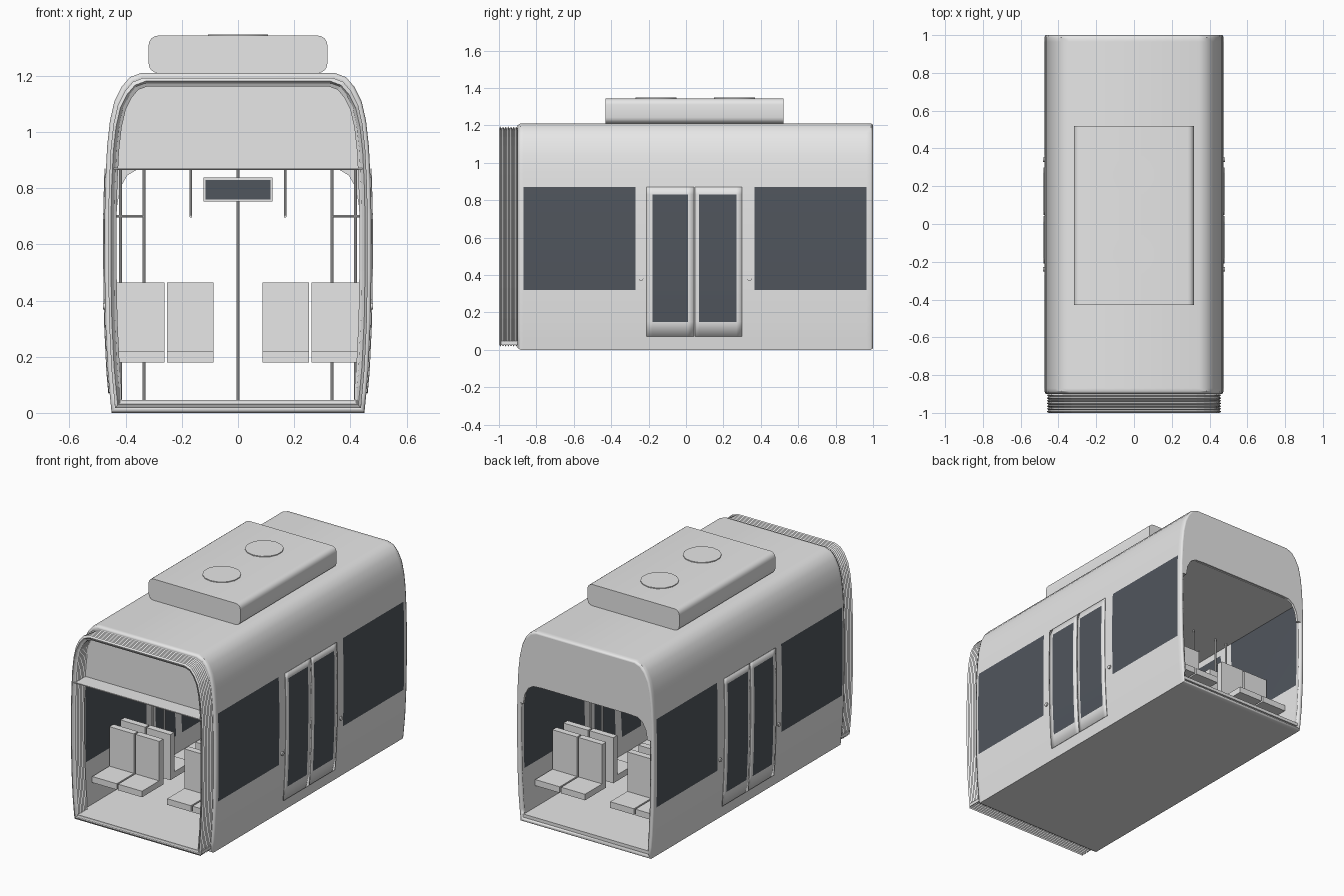
import bpy, bmesh, math
from mathutils import Vector

cube = bpy.data.objects.get("Cube")
if cube:
    bpy.data.objects.remove(cube)


def material(name, colour):
    m = bpy.data.materials.new(name)
    m.diffuse_color = (*colour, 1)
    m.use_nodes = True
    m.node_tree.nodes["Principled BSDF"].inputs["Base Color"].default_value = (*colour, 1)
    return m


GREY = material("light grey", (0.8, 0.8, 0.8))
GLASS = material("dark glass", (0.081, 0.092, 0.11))

# Half cross-section of the carriage, bottom to top
HALF = [(.45, 0), (.457, .07), (.464, .15), (.472, .32), (.475, .5), (.475, .7),
        (.472, .83), (.47, .87), (.466, .95), (.456, 1.04), (.44, 1.11),
        (.415, 1.16), (.385, 1.195), (.345, 1.21)]
LOOP = HALF + [(-x, z) for x, z in reversed(HALF)]
MID = .605
WINDOWS = [(-.87, -.27, .32, .87), (.365, .965, .32, .87)]
DOOR_GLASS = [(-.18, .01, .15, .83), (.07, .27, .15, .83)]


def finish(obj, smooth=False):
    if smooth:
        bpy.ops.object.select_all(action='DESELECT')
        obj.select_set(True)
        bpy.context.view_layer.objects.active = obj
        bpy.ops.object.shade_smooth_by_angle(angle=math.radians(32))
    return obj


def make(name, bm, mats=(GREY,), smooth=False):
    bmesh.ops.recalc_face_normals(bm, faces=bm.faces)
    me = bpy.data.meshes.new(name)
    bm.to_mesh(me)
    bm.free()
    for m in mats:
        me.materials.append(m)
    obj = bpy.data.objects.new(name, me)
    bpy.context.collection.objects.link(obj)
    return finish(obj, smooth)


def skin(name, section, stations, closed, panes=(), smooth=True):
    """Sweep a section along y; stations are (y, scale)."""
    bm = bmesh.new()
    rings = [[bm.verts.new((x * s, y, MID + (z - MID) * s)) for x, z in section]
             for y, s in stations]
    n = len(section)
    for a, b in zip(rings, rings[1:]):
        for i in range(n if closed else n - 1):
            j = (i + 1) % n
            f = bm.faces.new((a[i], a[j], b[j], b[i]))
            c = f.calc_center_median()
            f.material_index = int(abs(c.x) > .4 and any(
                y0 < c.y < y1 and z0 < c.z < z1 for y0, y1, z0, z1 in panes))
    return make(name, bm, (GREY, GLASS), smooth)


def thicken(obj, t, offset=-1):
    mod = obj.modifiers.new("thickness", 'SOLIDIFY')
    mod.thickness, mod.offset = t, offset
    return obj


def mirror(obj):
    mod = obj.modifiers.new("mirror", 'MIRROR')
    mod.mirror_object = CENTRE
    return obj


def box(name, x0, x1, y0, y1, z0, z1, mat=GREY):
    bm = bmesh.new()
    bmesh.ops.create_cube(bm, size=1)
    for v in bm.verts:
        v.co = ((x0 + x1) / 2 + v.co.x * (x1 - x0), (y0 + y1) / 2 + v.co.y * (y1 - y0),
                (z0 + z1) / 2 + v.co.z * (z1 - z0))
    return make(name, bm, (mat,))


def rod(name, a, b, r, sides=10):
    a, b = Vector(a), Vector(b)
    bm = bmesh.new()
    bmesh.ops.create_cone(bm, cap_ends=True, segments=sides, radius1=r, radius2=r,
                          depth=(b - a).length)
    turn = (b - a).to_track_quat('Z', 'Y')
    for v in bm.verts:
        v.co = turn @ v.co + (a + b) / 2
    return make(name, bm, smooth=True)


def slab(name, outline, y0, y1, smooth=False):
    """Extrude an outline in the xz plane along y."""
    bm = bmesh.new()
    f = bm.faces.new([bm.verts.new((x, y0, z)) for x, z in outline])
    ext = bmesh.ops.extrude_face_region(bm, geom=[f])["geom"]
    for v in ext:
        if isinstance(v, bmesh.types.BMVert):
            v.co.y = y1
    return make(name, bm, smooth=smooth)


CENTRE = bpy.data.objects.new("mirror_centre", None)
CENTRE.hide_render = True
bpy.context.collection.objects.link(CENTRE)

# Body shell with windows
ys = [-.885, -.87, -.27, -.18, .01, .07, .27, .365, .965, .988]
body = skin("body_shell", LOOP, [(-.9, .985)] + [(y, 1) for y in ys] + [(1, .988)],
            True, WINDOWS + DOOR_GLASS)
thicken(body, .028)

# Ribbed bellows at the front
ribs = [(-1 + i * .1 / 14, .972 if i % 2 else .952) for i in range(16)]
thicken(skin("bellows", LOOP, ribs, True, smooth=False), .02)

# Door leaves standing slightly proud of the side, both sides
for name, stops in (("door_leaf_front", (-.21, -.18, .01, .042)),
                    ("door_leaf_rear", (.048, .07, .27, .3))):
    leaf = skin(name, [(x + .003, z) for x, z in HALF[1:8]], [(y, 1) for y in stops],
                False, DOOR_GLASS)
    thicken(leaf, .004, 0)
    mirror(leaf)
for y in (-.24, .34):
    mirror(rod("door_button", (.465, y, .38), (.481, y, .38), .012, 12))

# End bulkheads, ceiling and floor
upper = [(x * .98, MID + (z - MID) * .98) for x, z in HALF[7:]]
slab("front_bulkhead", upper + [(-x, z) for x, z in reversed(upper)], -.895, -.88)
arch = [(.3, .87), (.36, .866), (.395, .845), (.42, .80), (.43, .74), (.462, .74)] + upper[1:]
slab("rear_bulkhead", arch + [(-x, z) for x, z in reversed(arch)], .98, .996)
box("ceiling", -.445, .445, -.995, .985, .866, .872)
box("floor", -.44, .44, -.99, .99, .026, .046)

# Seats: back-to-back pairs in each window bay, mirrored across the aisle
for bay in (-.58, .63):
    for d in (-1, 1):
        for x0, x1 in ((.087, .252), (.262, .432)):
            back = sorted((bay + d * .035, bay + d * .075))
            base = sorted((bay + d * .05, bay + d * .245))
            mirror(box("seat_back", x0, x1, *back, .18, .465))
            mirror(box("seat_cushion", x0, x1, *base, .18, .218))

# Grab poles and rails
rod("centre_pole", (0, .05, .045), (0, .05, .87), .006)
for y in (-.25, .35):
    for x in (.335, .418):
        mirror(rod("door_pole", (x, y, .045), (x, y, .866), .006))
    mirror(rod("partition_rail", (.335, y, .70), (.44, y, .70), .005))
mirror(rod("ceiling_rail", (.168, -.3, .70), (.168, .4, .70), .005))
for y in (-.25, .35):
    mirror(rod("rail_hanger", (.168, y, .70), (.168, y, .87), .004))

# Information display hung in the aisle
box("display_case", -.123, .123, .02, .08, .752, .838)
for y in (.018, .082):
    box("display_screen", -.115, .115, y - .003, y + .003, .76, .83, GLASS)

# Roof equipment with two fan covers
outline = []
for cx, cz, start in ((.285, 1.31, 0), (-.285, 1.31, 90), (-.285, 1.243, 180), (.285, 1.243, 270)):
    for k in range(5):
        a = math.radians(start + k * 22.5)
        outline.append((cx + .033 * math.cos(a), cz + .033 * math.sin(a)))
slab("roof_unit", outline, -.43, .52, True)
for y in (-.16, .26):
    rod("fan_cover", (0, y, 1.33), (0, y, 1.348), .11, 14)
